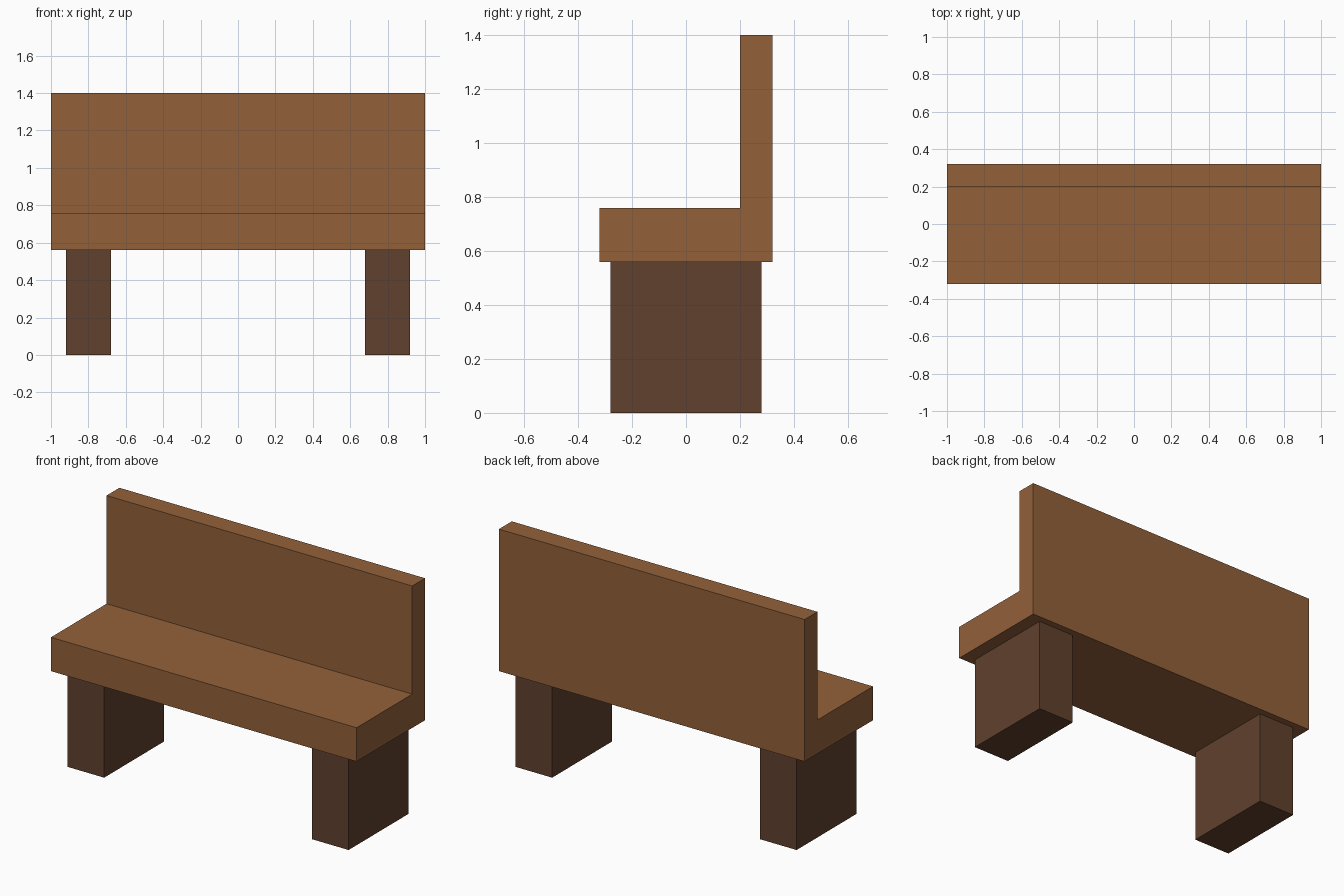
import bpy
import bmesh

if "Cube" in bpy.data.objects:
    bpy.data.objects.remove(bpy.data.objects["Cube"], do_unlink=True)


def material(name, rgb):
    mat = bpy.data.materials.new(name)
    mat.use_nodes = True
    colour = (*rgb, 1.0)
    mat.diffuse_color = colour
    mat.node_tree.nodes["Principled BSDF"].inputs["Base Color"].default_value = colour
    return mat


def extrude_profile(name, profile, x_min, x_max, mat):
    """Extrude a (y, z) side profile along x into a flat-faced solid."""
    bm = bmesh.new()
    face = bm.faces.new([bm.verts.new((x_min, y, z)) for y, z in profile])
    side = bmesh.ops.extrude_face_region(bm, geom=[face])["geom"]
    moved = [v for v in side if isinstance(v, bmesh.types.BMVert)]
    bmesh.ops.translate(bm, verts=moved, vec=(x_max - x_min, 0, 0))
    bmesh.ops.recalc_face_normals(bm, faces=bm.faces)
    mesh = bpy.data.meshes.new(name)
    bm.to_mesh(mesh)
    bm.free()
    mesh.materials.append(mat)
    obj = bpy.data.objects.new(name, mesh)
    bpy.context.collection.objects.link(obj)
    return obj


light_wood = material("light_wood", (0.29, 0.12, 0.042))
dark_wood = material("dark_wood", (0.117, 0.052, 0.026))

# Seat and backrest share one L-shaped side profile
seat_bottom, seat_top, back_top = 0.56, 0.76, 1.4
front, back_front, rear = -0.32, 0.2, 0.32
seat_profile = [(front, seat_bottom), (rear, seat_bottom), (rear, back_top),
                (back_front, back_top), (back_front, seat_top), (front, seat_top)]
extrude_profile("seat_and_backrest", seat_profile, -1, 1, light_wood)

# Slab legs, one at each end
depth = 0.28
leg_profile = [(-depth, 0), (depth, 0), (depth, seat_bottom), (-depth, seat_bottom)]
for name, centre in (("left_leg", 0.8), ("right_leg", -0.8)):
    extrude_profile(name, leg_profile, centre - 0.12, centre + 0.12, dark_wood)
